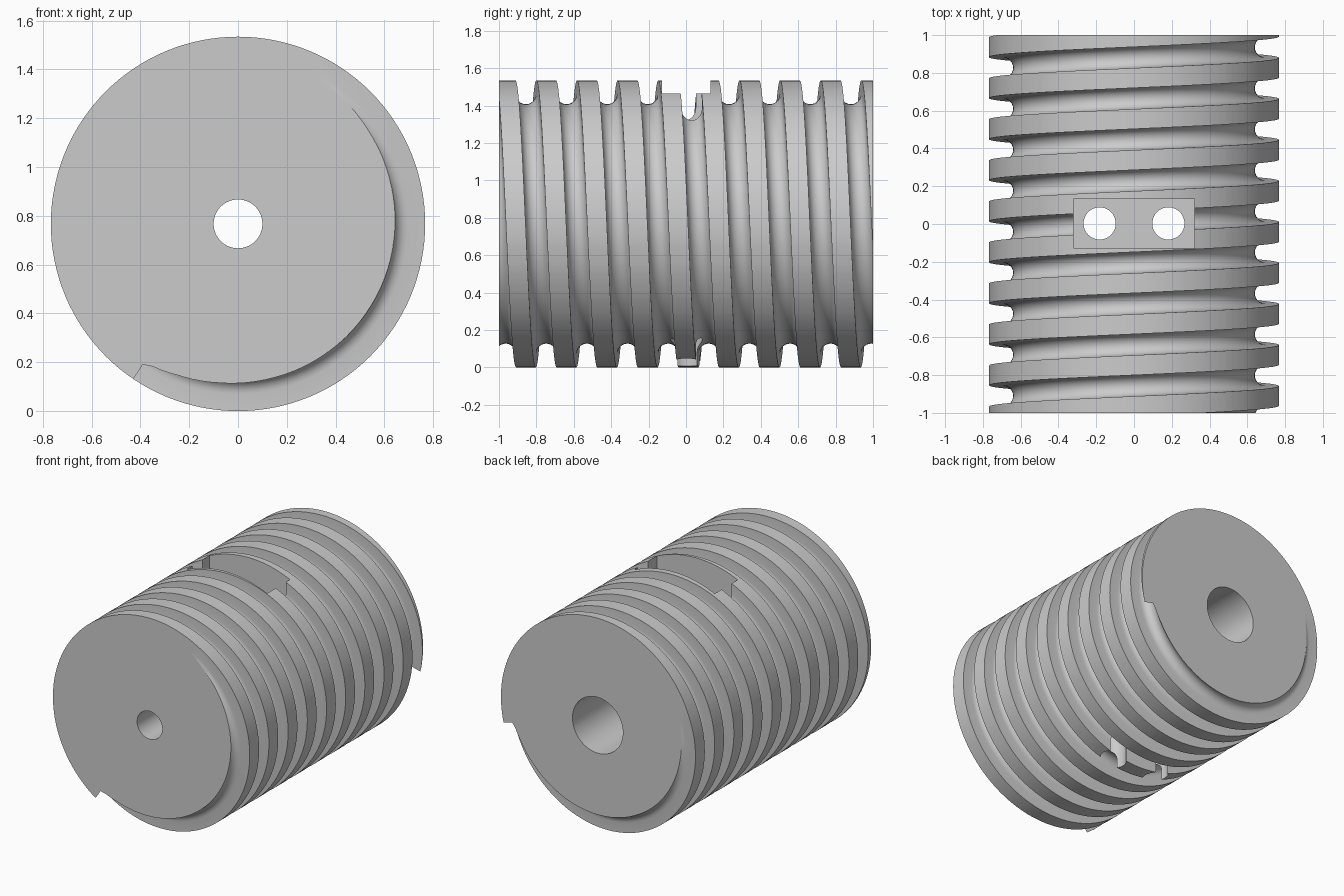
import bpy, bmesh
from math import sin, cos, pi, tau
from mathutils import Matrix, Vector

old = bpy.data.objects.get("Cube")
if old:
    bpy.data.objects.remove(old, do_unlink=True)

R = 0.767            # outer radius, also the axis height
LENGTH = 2.0
PITCH = 0.2172
GROOVE_Y = -0.856    # groove centre at the top of the first turn
GROOVE_R = 0.056     # half width of the U-shaped groove
GROOVE_DEEP = 0.64   # radius of the groove bottom
STEPS = 96           # helix steps per turn

grey = bpy.data.materials.new("plain grey")
grey.use_nodes = True
colour = (0.6, 0.6, 0.6, 1)
grey.diffuse_color = colour
grey.node_tree.nodes["Principled BSDF"].inputs["Base Color"].default_value = colour


def finish(bm, name):
    bmesh.ops.recalc_face_normals(bm, faces=bm.faces)
    mesh = bpy.data.meshes.new(name)
    bm.to_mesh(mesh)
    bm.free()
    mesh.materials.append(grey)
    obj = bpy.data.objects.new(name, mesh)
    bpy.context.collection.objects.link(obj)
    return obj


def cylinder(name, radius, depth, centre, along_y=True, sides=64):
    bm = bmesh.new()
    turn = Matrix.Rotation(pi / 2, 4, "X") if along_y else Matrix()
    bmesh.ops.create_cone(bm, cap_ends=True, segments=sides, radius1=radius,
                          radius2=radius, depth=depth,
                          matrix=Matrix.Translation(centre) @ turn)
    return finish(bm, name)


def box(name, low, high):
    low, high = Vector(low), Vector(high)
    bm = bmesh.new()
    bmesh.ops.create_cube(bm, size=1, matrix=Matrix.Translation((low + high) / 2)
                          @ Matrix.Diagonal((*(high - low), 1)))
    return finish(bm, name)


def helix_cutter(name, first_turn, last_turn):
    # U profile as (radius, offset along the axis)
    mid = GROOVE_DEEP + GROOVE_R
    profile = [(R + 0.08, -GROOVE_R)]
    for i in range(13):
        a = pi * i / 12
        profile.append((mid - GROOVE_R * sin(a), -GROOVE_R * cos(a)))
    profile.append((R + 0.08, GROOVE_R))
    bm = bmesh.new()
    rings = []
    for s in range(first_turn * STEPS, last_turn * STEPS + 1):
        t = (s + 0.37) / STEPS
        rings.append([bm.verts.new((r * sin(t * tau), GROOVE_Y + PITCH * t + dy,
                                    R + r * cos(t * tau))) for r, dy in profile])
    for a, b in zip(rings, rings[1:]):
        for i in range(len(profile)):
            j = (i + 1) % len(profile)
            bm.faces.new((a[i], a[j], b[j], b[i]))
    bm.faces.new(rings[0])
    bm.faces.new(rings[-1])
    return finish(bm, name)


def cut(target, cutter):
    cutter.hide_render = True
    mod = target.modifiers.new("cut", "BOOLEAN")
    mod.operation = "DIFFERENCE"
    mod.solver = "EXACT"
    mod.object = cutter
    bpy.context.view_layer.objects.active = target
    bpy.ops.object.modifier_apply(modifier=mod.name)
    bpy.data.objects.remove(cutter, do_unlink=True)


# Drum body with its helical rope groove
drum = cylinder("grooved_drum", R, LENGTH, (0, 0, R), sides=128)
cut(drum, helix_cutter("groove_cutter", -2, 10))

# Shaft bore: narrow at the front, wide from the back
cut(drum, cylinder("narrow_bore", 0.1, 2.4, (0, 0, R)))
cut(drum, cylinder("wide_bore", 0.2, 1.2, (0, 0.6, R)))

# Clamp pocket on top with two holes right through
cut(drum, box("pocket", (-0.32, -0.127, 1.25), (0.32, 0.132, 1.7)))
for side in (-1, 1):
    cut(drum, cylinder("rope_hole", 0.085, 2, (side * 0.182, 0.003, R), along_y=False))

bpy.ops.object.select_all(action="DESELECT")
drum.select_set(True)
bpy.context.view_layer.objects.active = drum
bpy.ops.object.shade_smooth_by_angle(angle=pi / 6)
